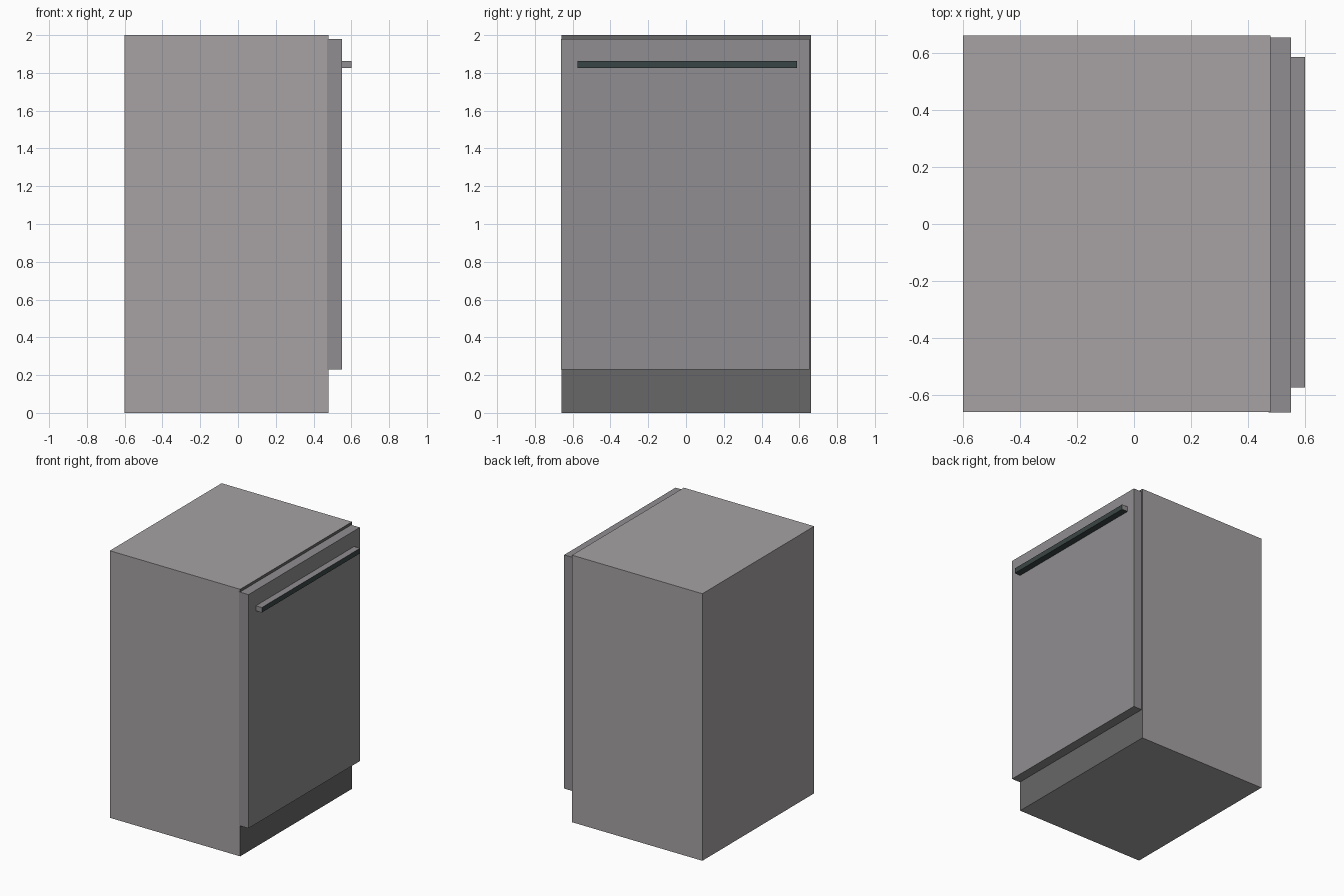
import bpy

if "Cube" in bpy.data.objects:
    bpy.data.objects.remove(bpy.data.objects["Cube"])


def material(name, rgb):
    mat = bpy.data.materials.new(name)
    mat.diffuse_color = (*rgb, 1.0)
    mat.use_nodes = True
    mat.node_tree.nodes["Principled BSDF"].inputs["Base Color"].default_value = mat.diffuse_color
    return mat


def box(name, lo, hi, mat, accent=None, accent_test=None):
    """Box spanning corners lo and hi; faces passing accent_test get the accent material."""
    size = [b - a for a, b in zip(lo, hi)]
    centre = [(a + b) / 2 for a, b in zip(lo, hi)]
    bpy.ops.mesh.primitive_cube_add(size=1, location=centre)
    obj = bpy.context.object
    obj.name = obj.data.name = name
    obj.scale = size
    bpy.ops.object.transform_apply(location=False, rotation=False, scale=True)
    obj.data.materials.append(mat)
    if accent:
        obj.data.materials.append(accent)
        for face in obj.data.polygons:
            if accent_test(face.normal):
                face.material_index = 1
    return obj


steel = material("cabinet_grey", (0.385, 0.36, 0.37))
plinth = material("plinth_dark_grey", (0.14, 0.135, 0.14))
door = material("door_grey", (0.28, 0.27, 0.28))
dark = material("handle_dark", (0.042, 0.06, 0.058))

# Main cabinet; its dark lower front shows as the plinth below the door
box("cabinet_body", (-0.60, -0.66, 0.0), (0.48, 0.663, 2.0), steel,
    plinth, lambda n: n.x > 0.5)

# Door panel on the +x side, set slightly into the cabinet
box("door_panel", (0.472, -0.663, 0.23), (0.551, 0.655, 1.98), door)

# Horizontal bar handle near the top of the door, dark on its front and underside
box("door_handle", (0.545, -0.575, 1.825), (0.60, 0.587, 1.863), door,
    dark, lambda n: n.x > 0.5 or n.z < -0.5)
